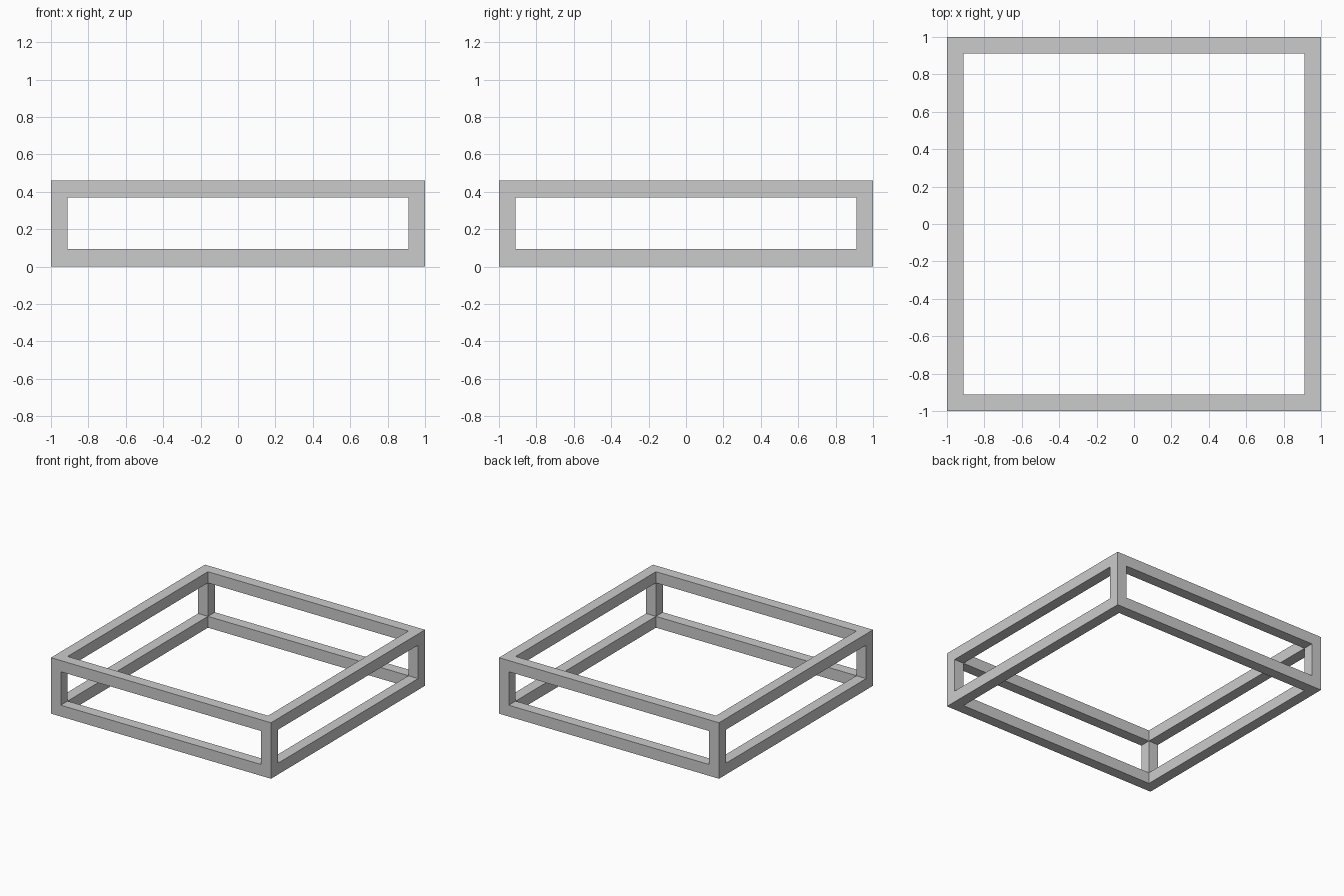
import bpy
import bmesh
from itertools import product

if "Cube" in bpy.data.objects:
    bpy.data.objects.remove(bpy.data.objects["Cube"])

# Breakpoints of the bars along each axis
XY = [-1.0, -0.911, 0.911, 1.0]
Z = [0.0, 0.093, 0.368, 0.46]


def is_bar(c):
    """A cell of the 3x3x3 lattice is solid when it lies on a box edge."""
    return all(0 <= i <= 2 for i in c) and sum(i == 1 for i in c) <= 1


bm = bmesh.new()
verts = {k: bm.verts.new((XY[k[0]], XY[k[1]], Z[k[2]]))
         for k in product(range(4), repeat=3)}

# Open box frame: skin every solid cell side that faces empty space
for cell in filter(is_bar, product(range(3), repeat=3)):
    for axis, side in product(range(3), (0, 1)):
        neighbour = list(cell)
        neighbour[axis] += 2 * side - 1
        if is_bar(neighbour):
            continue
        u, v = (axis + 1) % 3, (axis + 2) % 3
        loop = []
        for du, dv in ((0, 0), (1, 0), (1, 1), (0, 1)):
            k = list(cell)
            k[axis] += side
            k[u] += du
            k[v] += dv
            loop.append(verts[tuple(k)])
        bm.faces.new(loop if side else loop[::-1])

mesh = bpy.data.meshes.new("box_frame")
bm.to_mesh(mesh)
bm.free()
frame = bpy.data.objects.new("box_frame", mesh)
bpy.context.collection.objects.link(frame)
